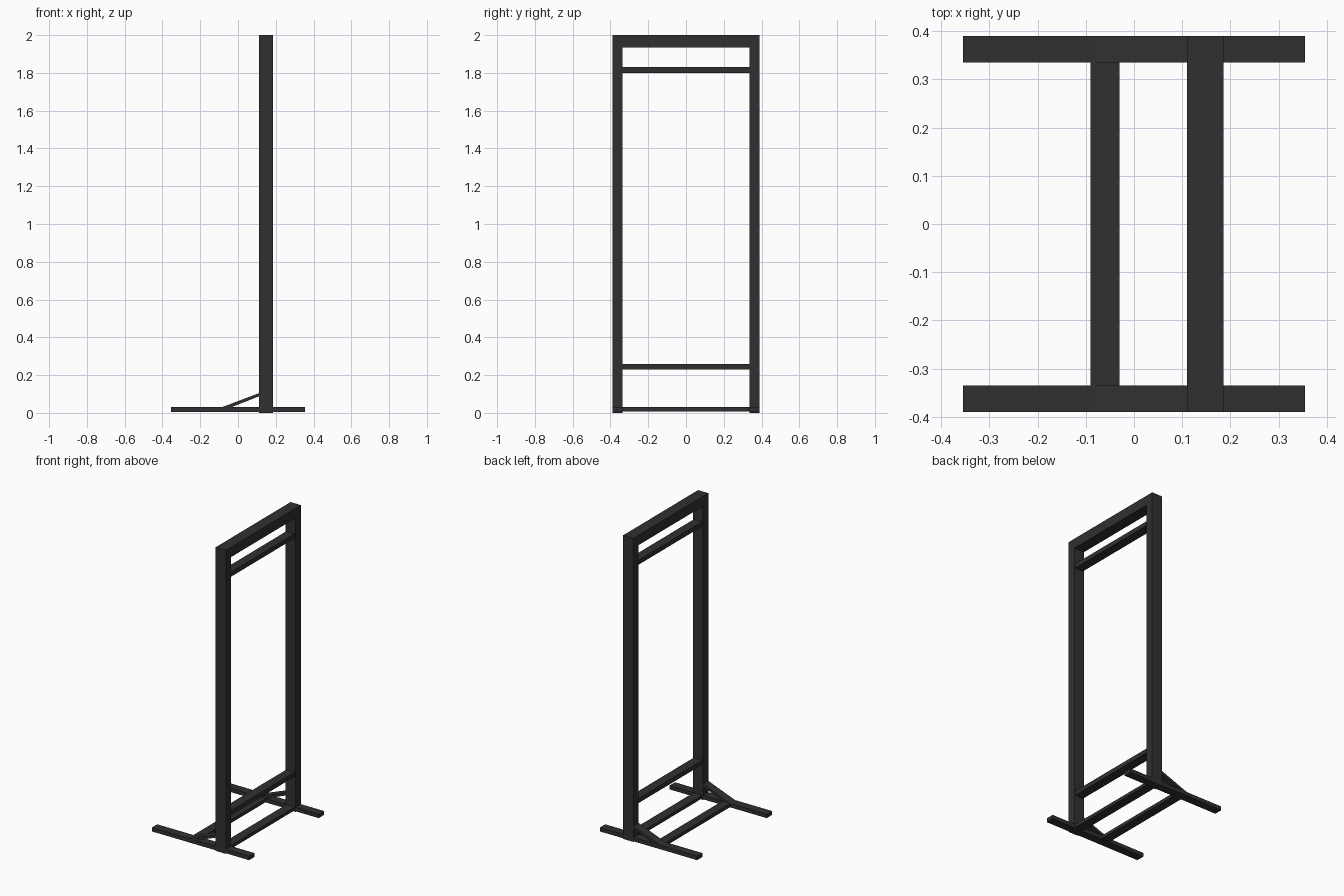
import bpy, bmesh

if "Cube" in bpy.data.objects:
    bpy.data.objects.remove(bpy.data.objects["Cube"])

mat = bpy.data.materials.new("dark_metal")
mat.diffuse_color = (0.03, 0.03, 0.03, 1)
mat.use_nodes = True
mat.node_tree.nodes["Principled BSDF"].inputs["Base Color"].default_value = mat.diffuse_color


def prism(name, profile, y0, y1):
    """Extrude an (x, z) profile from y0 to y1."""
    bm = bmesh.new()
    face = bm.faces.new([bm.verts.new((x, y0, z)) for x, z in profile])
    ext = bmesh.ops.extrude_face_region(bm, geom=[face])
    verts = [g for g in ext["geom"] if isinstance(g, bmesh.types.BMVert)]
    bmesh.ops.translate(bm, verts=verts, vec=(0, y1 - y0, 0))
    bmesh.ops.recalc_face_normals(bm, faces=bm.faces)
    mesh = bpy.data.meshes.new(name)
    bm.to_mesh(mesh)
    bm.free()
    mesh.materials.append(mat)
    obj = bpy.data.objects.new(name, mesh)
    bpy.context.collection.objects.link(obj)
    return obj


def rect(x0, x1, z0, z1):
    return [(x0, z0), (x1, z0), (x1, z1), (x0, z1)]


INNER, OUTER = 0.335, 0.39

# Mirrored side parts: foot, upright post and sloping brace
for side, s in (("left", -1), ("right", 1)):
    ya, yb = sorted((s * INNER, s * OUTER))
    prism(side + "_foot", rect(-0.354, 0.354, 0.004, 0.03), ya, yb)
    prism(side + "_post", rect(0.11, 0.185, 0.0, 2.0), ya, yb)
    prism(side + "_brace",
          [(-0.09, 0.028), (-0.04, 0.028), (0.112, 0.088), (0.112, 0.105)], ya, yb)

# Cross members between the posts and feet
prism("top_beam", rect(0.11, 0.185, 1.935, 2.0), -INNER, INNER)
prism("upper_rail", rect(0.117, 0.178, 1.80, 1.83), -INNER, INNER)
prism("lower_rail", rect(0.117, 0.178, 0.23, 0.26), -INNER, INNER)
prism("base_rail_post", rect(0.117, 0.178, 0.008, 0.03), -INNER, INNER)
prism("base_rail_middle", rect(-0.09, -0.03, 0.008, 0.03), -INNER, INNER)
